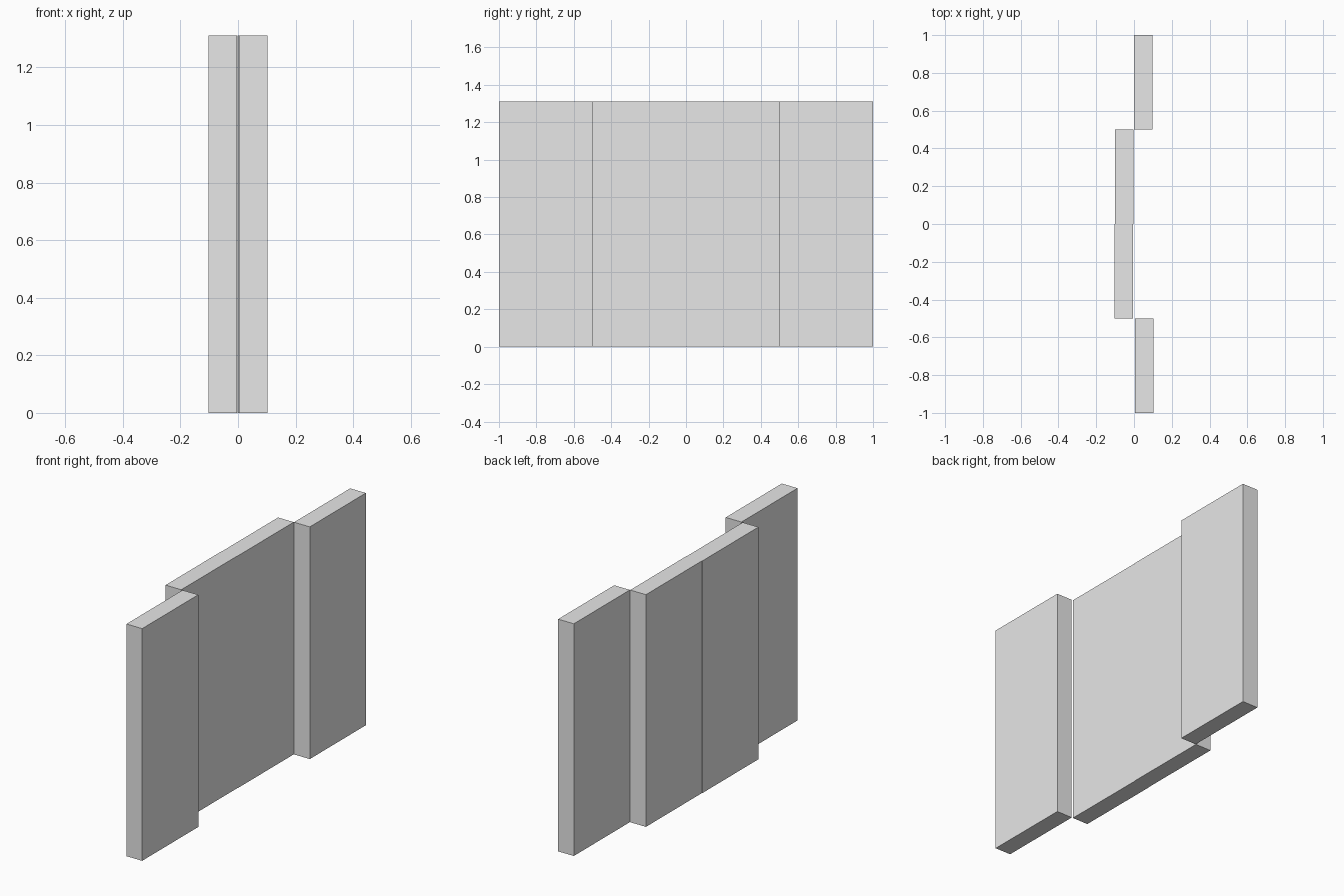
import bpy
import bmesh
from mathutils import Matrix, Vector

cube = bpy.data.objects.get("Cube")
if cube:
    bpy.data.objects.remove(cube, do_unlink=True)

# Single light grey finish
grey = bpy.data.materials.new("light_grey")
grey.use_nodes = True
colour = (0.8, 0.8, 0.8, 1.0)
grey.diffuse_color = colour
grey.node_tree.nodes["Principled BSDF"].inputs["Base Color"].default_value = colour

HEIGHT = 1.31
WIDTH = 0.5
THICKNESS = 0.098


def panel(name, x, y):
    """Upright door panel standing on the floor, centred on x, y."""
    bm = bmesh.new()
    bmesh.ops.create_cube(bm, size=1.0, matrix=Matrix.Diagonal((THICKNESS, WIDTH, HEIGHT, 1)))
    bmesh.ops.translate(bm, verts=bm.verts, vec=Vector((0, 0, HEIGHT / 2)))
    mesh = bpy.data.meshes.new(name)
    bm.to_mesh(mesh)
    bm.free()
    mesh.materials.append(grey)
    obj = bpy.data.objects.new(name, mesh)
    obj.location = (x, y, 0)
    bpy.context.collection.objects.link(obj)


# Outer fixed panels on one track, inner sliding panels on the other
panel("front_fixed_panel", 0.053, -0.75)
panel("front_sliding_panel", -0.053, -0.25)
panel("back_sliding_panel", -0.051, 0.25)
panel("back_fixed_panel", 0.049, 0.75)
